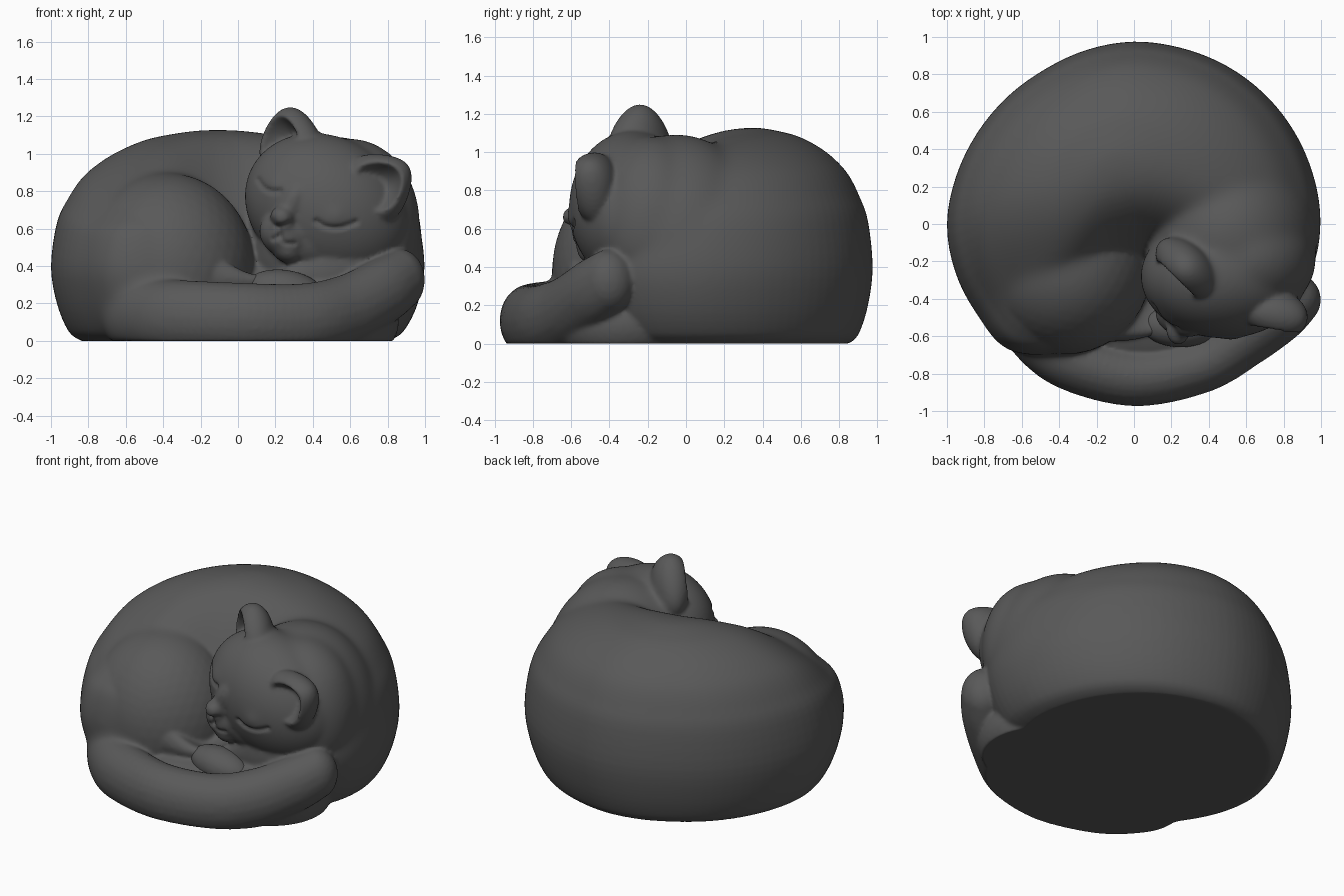
import bpy, bmesh, math
from mathutils import Vector, Matrix

if "Cube" in bpy.data.objects:
    bpy.data.objects.remove(bpy.data.objects["Cube"])

grey = bpy.data.materials.new("dark_grey")
grey.diffuse_color = (0.1, 0.1, 0.1, 1)
grey.use_nodes = True
grey.node_tree.nodes["Principled BSDF"].inputs["Base Color"].default_value = grey.diffuse_color


def spline(pts, n, closed=False):
    """Catmull-Rom curve through points of any dimension."""
    p = [Vector(q) for q in pts]
    p = [p[-1]] + p + p[:2] if closed else [p[0]] + p + [p[-1]]
    out = []
    for i in range(1, len(p) - 2):
        a, b, c, d = p[i - 1:i + 3]
        for k in range(n):
            t = k / n
            out.append(0.5 * (2 * b + (c - a) * t + (2 * a - 5 * b + 4 * c - d) * t * t
                              + (3 * b - a - 3 * c + d) * t ** 3))
    return out if closed else out + [p[-2]]


def frame(loc, x, y, z):
    m = Matrix((x, y, z)).transposed().to_4x4()
    m.translation = loc
    return m


def ellipsoid(bm, loc, radii, roll=0.0, sub=4):
    m = (Matrix.Translation(loc) @ Matrix.Rotation(math.radians(roll), 4, 'Y')
         @ Matrix.Diagonal((*radii, 1)))
    bmesh.ops.create_icosphere(bm, subdivisions=sub, radius=1, matrix=m)


def ear(bm, loc, up, front, size):
    """Flattened egg with a hollow pressed into its front."""
    z = Vector(up).normalized()
    f = Vector(front)
    f = (f - z * f.dot(z)).normalized()
    m = frame(loc, (-f).cross(z), -f, z)
    for v in bmesh.ops.create_icosphere(bm, subdivisions=5, radius=1)["verts"]:
        x, y, h = v.co
        rho = math.hypot(x, h - 0.06) / 0.72
        if y < 0 and rho < 1:
            y += 1.1 * (1 - rho * rho)
        x *= 1 - 0.33 * h
        v.co = m @ Vector((x * size[0], y * size[1], h * size[2]))


def soften(ob, iterations, group=""):
    s = ob.modifiers.new("soften", 'SMOOTH')
    s.factor, s.iterations, s.vertex_group = 0.5, iterations, group
    bpy.ops.object.modifier_apply(modifier="soften")


def finish(name, bm, voxel, smooth, blends=()):
    """Fuse overlapping volumes into one skin, extra soft around the blend spots."""
    me = bpy.data.meshes.new(name)
    bm.to_mesh(me)
    bm.free()
    ob = bpy.data.objects.new(name, me)
    bpy.context.collection.objects.link(ob)
    bpy.ops.object.select_all(action='DESELECT')
    bpy.context.view_layer.objects.active = ob
    ob.select_set(True)
    r = ob.modifiers.new("fuse", 'REMESH')
    r.mode, r.voxel_size, r.use_smooth_shade = 'VOXEL', voxel, True
    bpy.ops.object.modifier_apply(modifier="fuse")
    for v in ob.data.vertices:
        v.co.z = max(v.co.z, 0)
    soften(ob, smooth)
    if blends:
        g = ob.vertex_groups.new(name="blend")
        for v in ob.data.vertices:
            w = max(a * math.exp(-((v.co - Vector(c)).length / rad) ** 4) for c, rad, a in blends)
            if w > .02:
                g.add([v.index], w, 'REPLACE')
        soften(ob, 90, "blend")
    ob.data.materials.clear()
    ob.data.materials.append(grey)
    bpy.ops.object.shade_smooth()
    return ob


# Curled body: outline radii every 15 degrees, side profile as (fraction, height)
bm = bmesh.new()
rim = [1.0, .995, .99, .985, .98, .975, .975, .965, .955, .96, .97, .985,
       1.0, .99, .97, .955, .8, .66, .62, .6, .6, .75, .9, .98]
rim = [v.x for v in spline([(r, 0) for r in rim], 4, True)]
profile = spline([(.82, 0), (.895, .05), (.965, .2), (1, .4), (.965, .64), (.9, .77), (.82, .88),
                  (.72, .96), (.6, 1.025), (.45, 1.08), (.3, 1.11), (.15, 1.13), (.02, 1.135)], 4)
apex = Vector((-.1, .28))
rings = []
for f, h in profile:
    ring = []
    for i, r in enumerate(rim):
        a = math.tau * i / len(rim)
        p = apex * (1 - f) + Vector((math.cos(a), math.sin(a))) * r * f
        # hollow between haunch and head, and the lower hip side
        dent = .96 * math.exp(-((p.x - .1) ** 2 + (p.y + .43) ** 2) / .13)
        dent += .24 * math.exp(-((p.x + .66) ** 2 + (p.y + .5) ** 2) / .15)
        z = h if h < .3 else .3 + (h - .3) * (1 - min(dent, .98))
        ring.append(bm.verts.new((p.x, p.y, z)))
    rings.append(ring)
for lo, hi in zip(rings, rings[1:]):
    for i in range(len(lo)):
        j = (i + 1) % len(lo)
        bm.faces.new((lo[i], lo[j], hi[j], hi[i]))
bm.faces.new(rings[0][::-1])
bm.faces.new(rings[-1])

# Haunch, chest floor, right underside, neck and shoulder
ellipsoid(bm, (-.38, -.25, .38), (.47, .45, .52))
ellipsoid(bm, (.05, -.45, .08), (.7, .36, .22))
ellipsoid(bm, (.48, -.33, .1), (.38, .38, .26))
ellipsoid(bm, (.51, -.05, .52), (.475, .48, .575))
ellipsoid(bm, (.6, -.18, .62), (.375, .33, .465))
# Head, lower face, muzzle, nose bridge, nose, chin
ellipsoid(bm, (.48, -.28, .71), (.46, .33, .38), 29, 5)
ellipsoid(bm, (.37, -.36, .56), (.25, .2, .19), 20)
ellipsoid(bm, (.25, -.47, .57), (.14, .125, .12), 29)
ellipsoid(bm, (.29, -.51, .74), (.075, .095, .15), 29)
ellipsoid(bm, (.235, -.57, .66), (.065, .08, .06), 29)
ellipsoid(bm, (.26, -.47, .49), (.09, .10, .07), 29)
# Ears
ear(bm, (.285, -.24, 1.05), (-.05, 0, 1), (-.7, -.72, 0), (.2, .125, .2))
ear(bm, (.76, -.48, .835), (.75, -.2, .5), (-.25, -.95, -.1), (.185, .125, .185))
# Tail wrapped round the front: path points with radius
path = [(-.60, -.46, .14, .14), (-.54, -.57, .135, .16), (-.35, -.72, .13, .165),
        (0, -.815, .12, .16), (.35, -.75, .12, .157), (.58, -.62, .17, .155),
        (.77, -.49, .265, .15), (.86, -.405, .325, .14)]
for x, y, z, r in spline(path, 9):
    ellipsoid(bm, (x, y, z), (r, r, r * 1.2), 0, 3)
# Spots where parts flow into each other: centre, reach, strength
blends = [((-.65, -.65, .3), .3, 1), ((-.48, -.2, .92), .3, 1), ((.8, .2, .75), .4, 1),
          ((.45, .2, 1.0), .35, 1), ((.64, -.1, 1.05), .25, 1), ((.95, 0, .5), .25, 1),
          ((.93, -.17, .7), .2, 1), ((.25, -.62, .6), .15, .2)]
cat = finish("curled_cat", bm, 0.0125, 5, blends)

# Closed eyes, nose and mouth pressed into the face as (x, z) strokes
strokes = [([(.42, .64), (.47, .612), (.53, .605), (.58, .615), (.63, .635)], .018),
           ([(.11, .86), (.14, .82), (.18, .80), (.225, .80)], .018),
           ([(.18, .645), (.215, .612), (.27, .63)], .014),
           ([(.215, .612), (.225, .565), (.19, .545)], .014),
           ([(.225, .565), (.25, .525), (.30, .52)], .014)]
strokes = [(spline(s, 6), d) for s, d in strokes]
lids = [(.525, .66), (.18, .845)]
for v in cat.data.vertices:
    x, y, z = v.co
    if y > -.32 or not (.05 < x < .72 and .45 < z < .95):
        continue
    q = Vector((x, z))
    push = sum(d * math.exp(-(min((q - s).length for s in line) / .014) ** 2)
               for line, d in strokes)
    push -= sum(.01 * math.exp(-((x - a) ** 2 + (z - b) ** 2) / .003) for a, b in lids)
    v.co.y += push

# Tucked front paw under the chin
bm = bmesh.new()
ellipsoid(bm, (.25, -.54, .27), (.21, .12, .11), 8)
finish("front_paw", bm, 0.014, 6)
